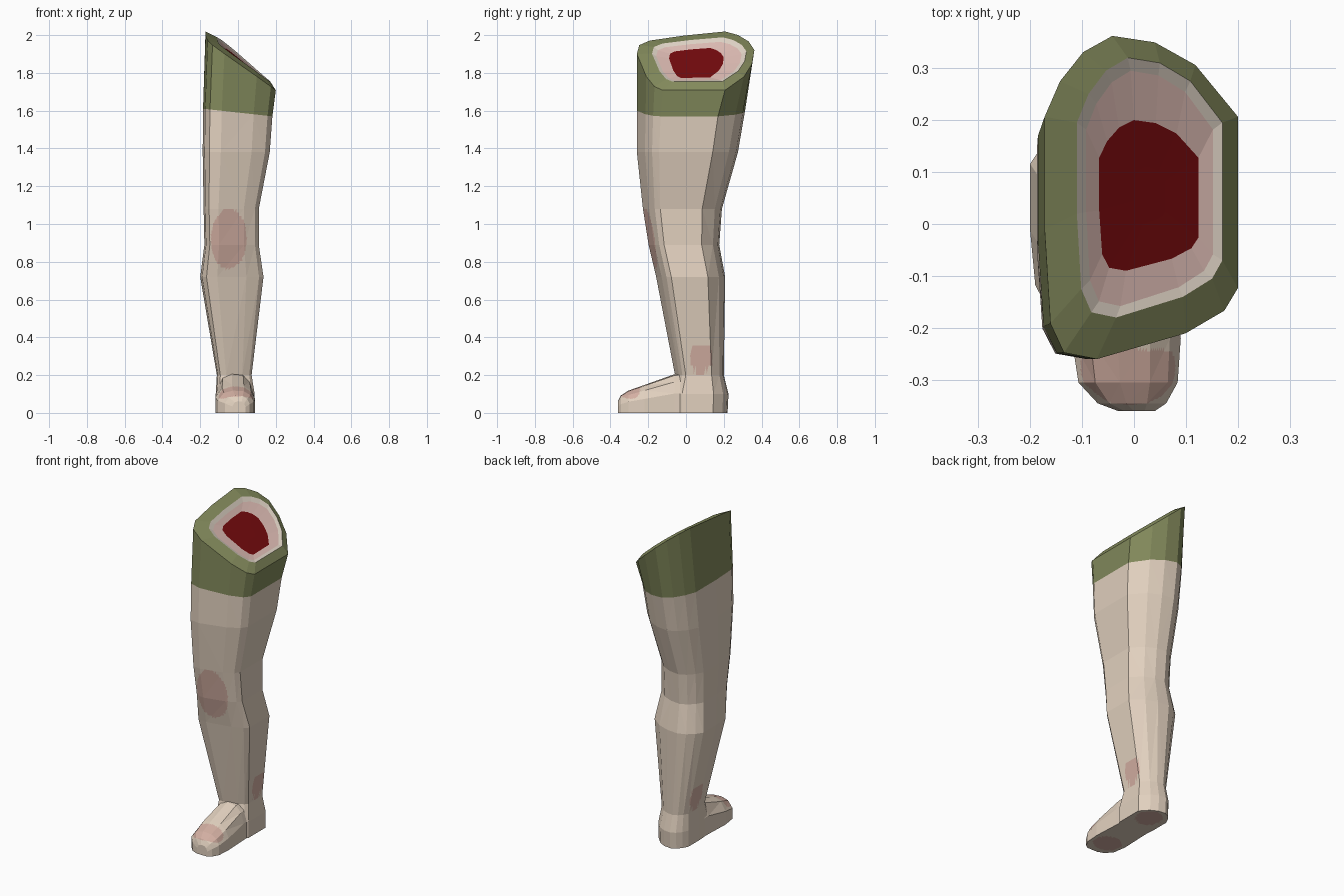
import bpy, bmesh
from mathutils import Vector

if "Cube" in bpy.data.objects:
    bpy.data.objects.remove(bpy.data.objects["Cube"])


def material(name, rgb):
    m = bpy.data.materials.new(name)
    lin = [((c / 255 + 0.055) / 1.055) ** 2.4 for c in rgb]
    m.diffuse_color = (*lin, 1)
    m.use_nodes = True
    m.node_tree.nodes["Principled BSDF"].inputs["Base Color"].default_value = m.diffuse_color
    return m


SKIN = material("skin", (225, 208, 190))
FLUSH = material("flushed skin", (211, 175, 162))
GREEN = material("green cloth", (131, 138, 92))
PALE = material("pale flesh", (222, 210, 196))
PINK = material("pink flesh", (222, 188, 180))
RED = material("dark red", (116, 10, 13))

# Normalised leg cross-section, scaled into a box at every height
OUTLINE = [(1, .22), (1, .75), (.78, .91), (.57, .98), (.35, 1), (.2, .95), (.08, .86),
           (0, .75), (0, .4), (.03, .11), (.1, .02), (.27, 0), (.73, .08), (.93, .15)]


def ring(box, height):
    x0, x1, y0, y1 = box
    pts = [(x0 + u * (x1 - x0), y0 + v * (y1 - y0)) for u, v in OUTLINE]
    return [(x, y, height(x, y)) for x, y in pts]


def level(z):
    return lambda x, y: z


def cut_plane(dz):
    return lambda x, y: 1.985 - .78 * (x + .165) + .1 * y * (.2 - x) / .37 + dz


# Flushed patches: centre and radii of ellipsoids
PATCHES = [((-.045, -.22, .91), (.10, .13, .17)),    # knee
           ((.09, .08, .29), (.08, .06, .08)),       # outer ankle
           ((-.13, .08, .29), (.08, .06, .08)),      # inner ankle
           ((-.01, -.285, .10), (.10, .065, .055)),  # toes
           ((-.01, .12, 0), (.075, .08, .03)),       # heel
           ((-.015, -.25, 0), (.085, .075, .03))]    # ball of foot


def flushed(p):
    return any(sum(((p[i] - c[i]) / r[i]) ** 2 for i in range(3)) < 1 for c, r in PATCHES)


def loft(name, rings, mats, strip_mats=None, caps=(), paint=False):
    bm = bmesh.new()
    loops = [[bm.verts.new(p) for p in r] for r in rings]
    for k, (a, b) in enumerate(zip(loops, loops[1:])):
        for i in range(len(a)):
            j = (i + 1) % len(a)
            f = bm.faces.new((a[i], a[j], b[j], b[i]))
            f.material_index = strip_mats[k] if strip_mats else 0
    for end in caps:
        f = bm.faces.new(loops[end])
        f.material_index = strip_mats[-1] if strip_mats else 0
    bmesh.ops.recalc_face_normals(bm, faces=bm.faces)
    if paint:
        # Refine the flat faces so patches get rounded borders
        bmesh.ops.triangulate(bm, faces=bm.faces)
        bmesh.ops.subdivide_edges(bm, edges=bm.edges, cuts=9, use_grid_fill=True)
        for f in bm.faces:
            f.material_index = int(flushed(f.calc_center_median()))
    me = bpy.data.meshes.new(name)
    bm.to_mesh(me)
    bm.free()
    for m in mats:
        me.materials.append(m)
    ob = bpy.data.objects.new(name, me)
    bpy.context.collection.objects.link(ob)
    return ob


# Leg from heel to the hem of the cloth
hem = ring((-.185, .182, -.26, .312), lambda x, y: 1.59 - .11 * x)
leg = [ring(box, level(z)) for z, box in [
    (0, (-.118, .088, -.09, .22)),
    (.10, (-.118, .088, -.09, .225)),
    (.20, (-.112, .072, -.058, .20)),
    (.72, (-.20, .135, -.158, .207)),
    (.89, (-.178, .11, -.198, .176)),
    (1.08, (-.182, .11, -.228, .19)),
    (1.38, (-.187, .168, -.26, .275))]]
loft("leg", leg + [hem], [SKIN, FLUSH], caps=(0,), paint=True)

# Foot: sections along y, given as y, left, right, height
foot = []
for y, x0, x1, h in [(-.36, -.03, .04, .062), (-.345, -.07, .062, .092),
                     (-.305, -.107, .084, .118), (-.22, -.12, .09, .148),
                     (-.06, -.114, .082, .205), (0, -.114, .08, .208)]:
    w = x1 - x0
    foot.append([(x0 + u * w, y, v * h) for u, v in [
        (0, 0), (0, .55), (.17, .9), (.42, 1), (.72, .97), (.9, .8), (1, .5), (1, 0)]])
loft("foot", foot, [SKIN, FLUSH], caps=(0, -1), paint=True)

# Cloth band with its slanted rim folded inwards
rim = ring((-.172, .2, -.26, .362), cut_plane(.008))
inner = ring((-.11, .17, -.18, .32), cut_plane(.03))
loft("cloth_band", [hem, rim, inner], [GREEN])

# Cut end: pale edge, pink flesh, dark red core
pale = ring((-.092, .152, -.158, .295), cut_plane(.022))
core = ring((-.067, .124, -.09, .2), cut_plane(.014))
middle = ring((.0, .06, .0, .11), cut_plane(.014))
loft("cut_end", [inner, pale, core, middle], [PALE, PINK, RED],
     strip_mats=[0, 1, 2], caps=(-1,))
